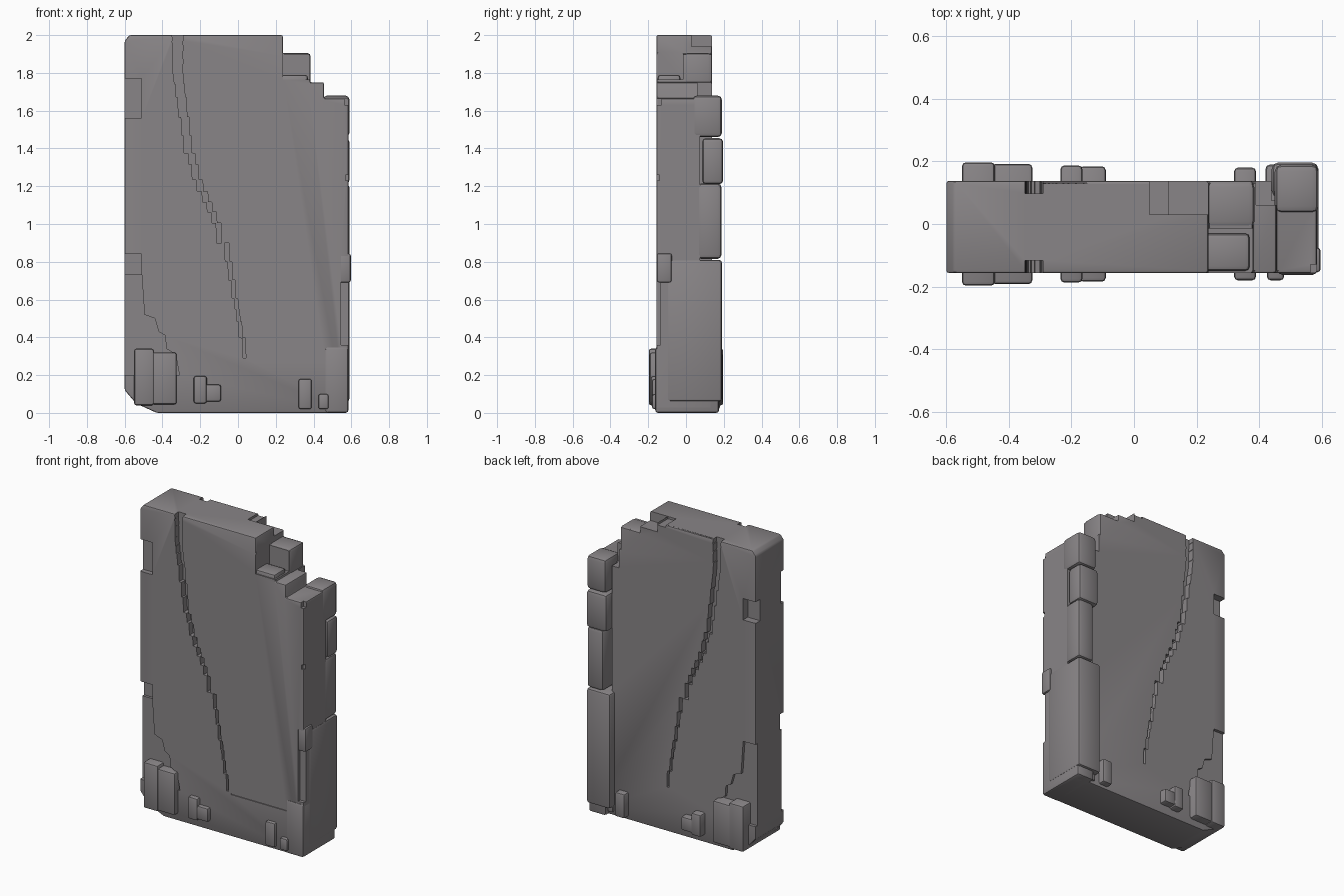
import bpy, bmesh, random

if "Cube" in bpy.data.objects:
    bpy.data.objects.remove(bpy.data.objects["Cube"])

random.seed(4)
stone = bpy.data.materials.new("warm grey stone")
stone.diffuse_color = (0.25, 0.235, 0.243, 1)
stone.use_nodes = True
stone.node_tree.nodes["Principled BSDF"].inputs["Base Color"].default_value = stone.diffuse_color


def prism(name, outline, y0, y1, bevel=0.0):
    """Extrude an x-z outline from y0 to y1, with softened edges."""
    bm = bmesh.new()
    face = bm.faces.new([bm.verts.new((x, y0, z)) for x, z in outline])
    ext = bmesh.ops.extrude_face_region(bm, geom=[face])["geom"]
    for v in ext:
        if isinstance(v, bmesh.types.BMVert):
            v.co.y = y1
    bmesh.ops.recalc_face_normals(bm, faces=bm.faces[:])
    if bevel:
        edges = [e for e in bm.edges if e.calc_face_angle(0) > 0.2]
        bmesh.ops.bevel(bm, geom=edges, offset=bevel, segments=2, profile=0.5,
                        affect='EDGES', clamp_overlap=True)
    me = bpy.data.meshes.new(name)
    bm.to_mesh(me)
    bm.free()
    me.materials.append(stone)
    ob = bpy.data.objects.new(name, me)
    bpy.context.collection.objects.link(ob)
    return ob


def block(name, x0, x1, y0, y1, z0, z1, bevel=0.012):
    return prism(name, [(x0, z0), (x1, z0), (x1, z1), (x0, z1)], y0, y1, bevel)


def cut(target, cutter):
    mod = target.modifiers.new("cut", 'BOOLEAN')
    mod.operation, mod.solver, mod.object = 'DIFFERENCE', 'EXACT', cutter
    bpy.context.view_layer.objects.active = target
    bpy.ops.object.modifier_apply(modifier=mod.name)
    bpy.data.objects.remove(cutter)


FRONT, BACK = -0.157, 0.138

# main slab with the broken, stepped upper right corner
slab = prism("slab", [(-0.43, 0), (0.57, 0), (0.585, 0.02), (0.585, 1.665),
                      (0.455, 1.665), (0.455, 1.75), (0.38, 1.75), (0.38, 1.9),
                      (0.238, 1.9), (0.238, 2.0), (-0.575, 2.0), (-0.6, 1.97),
                      (-0.6, 0.12), (-0.54, 0.05)], FRONT, BACK, 0.009)

# stepped diagonal crack, on both faces
path = [(-0.35, 2.03), (-0.345, 1.82), (-0.305, 1.6), (-0.285, 1.45),
        (-0.225, 1.25), (-0.135, 1.05), (-0.07, 0.9), (-0.035, 0.7),
        (0.0, 0.5), (0.05, 0.29)]


def crack_x(z):
    for (xa, za), (xb, zb) in zip(path, path[1:]):
        if zb <= z <= za:
            return xa + (xb - xa) * (za - z) / (za - zb)
    return path[-1][0]


levels = [2.03]
while levels[-1] > 0.35:
    levels.append(levels[-1] - random.uniform(0.045, 0.11))
levels[-1] = 0.29
left, right = [], []
for za, zb in zip(levels, levels[1:]):
    x = crack_x(za)
    width = 0.014 + 0.042 * max(0, (za - 0.3) / 1.7) ** 1.5
    left += [(x, za - 0.002), (x + 0.003, zb)]
    right += [(x + width, za - 0.002), (x + width + 0.003, zb)]
for y0, y1 in ((-0.3, FRONT + 0.04), (BACK - 0.04, 0.3)):
    cut(slab, prism("crack", left + right[::-1], y0, y1))

# chips and notches: x, y, z ranges
notches = [
    (-0.7, -0.51, -0.3, -0.125, 1.56, 1.77), (-0.7, -0.51, 0.09, 0.3, 1.53, 1.67),
    (-0.7, -0.51, -0.3, -0.115, 0.735, 0.84),
    (0.545, 0.7, -0.3, -0.135, 0.36, 0.83),
    (0.238, 0.5, -0.3, -0.015, 1.765, 2.1),   # front half of the broken corner
    (0.39, 0.7, 0.06, 0.3, 1.63, 1.8),
    (0.44, 0.7, 0.075, 0.3, 0.8, 1.72),       # bed of the loose edge stones
    (0.05, 0.11, 0.03, 0.3, 1.985, 2.1), (0.11, 0.3, 0.03, 0.3, 1.94, 2.1),
    (0.565, 0.7, -0.3, -0.13, 1.63, 1.8), (0.57, 0.7, -0.3, -0.14, 1.23, 1.26),
]
for x0, x1, y0, y1, z0, z1 in notches:
    cut(slab, block("notch", x0, x1, y0, y1, z0, z1, 0))

# worn lower left edge
worn = [(-0.7, 0.74), (-0.51, 0.735), (-0.495, 0.52), (-0.44, 0.5), (-0.42, 0.43),
        (-0.385, 0.41), (-0.38, 0.34), (-0.33, 0.31), (-0.31, 0.2), (-0.7, 0.2)]
for y0, y1 in ((-0.3, FRONT + 0.025), (BACK - 0.02, 0.3)):
    cut(slab, prism("worn", worn, y0, y1))

# thin line above the base, on the front
cut(slab, block("ledge_line", 0.06, 0.46, -0.3, FRONT + 0.006, 0.274, 0.281, 0))

# base stones that stand proud of both faces
for name, x0, x1, y, z0, z1 in (
        ("corner_stone_outer", -0.55, -0.445, 0.197, 0.04, 0.34),
        ("corner_stone_inner", -0.455, -0.325, 0.192, 0.045, 0.32),
        ("base_stone_a", -0.235, -0.165, 0.187, 0.05, 0.195),
        ("base_stone_b", -0.175, -0.09, 0.184, 0.06, 0.15),
        ("base_stone_c", 0.32, 0.39, 0.18, 0.02, 0.18)):
    block(name, x0, x1, -y, y, z0, z1)
block("base_stone_d", 0.425, 0.48, -0.18, 0.15, 0.02, 0.1)

# right back pillar and the loose stones stacked above it
block("edge_pillar", 0.42, 0.59, -0.1, 0.19, 0.06, 0.81, 0.015)
block("pillar_foot", 0.46, 0.585, -0.163, 0.175, 0.0, 0.35, 0.015)
for i, (x0, y0, y1, z0, z1) in enumerate((
        (0.47, 0.06, 0.188, 0.815, 1.215), (0.44, 0.085, 0.197, 1.21, 1.455),
        (0.45, 0.035, 0.19, 1.46, 1.68))):
    block(f"edge_stone_{i}", x0, 0.59, y0, y1, z0, z1, 0.022)
block("side_chip", 0.52, 0.597, -0.155, -0.075, 0.69, 0.845)

# rubble in the broken corner
block("rubble_front", 0.22, 0.37, -0.15, -0.03, 1.6, 1.79, 0.015)
block("rubble_back", 0.215, 0.385, -0.01, 0.135, 1.68, 1.905, 0.018)
block("rubble_side", 0.37, 0.455, -0.07, 0.05, 1.6, 1.735, 0.018)

for ob in bpy.context.scene.objects:
    ob.select_set(True)
bpy.context.view_layer.objects.active = slab
bpy.ops.object.shade_smooth_by_angle(angle=0.5)
